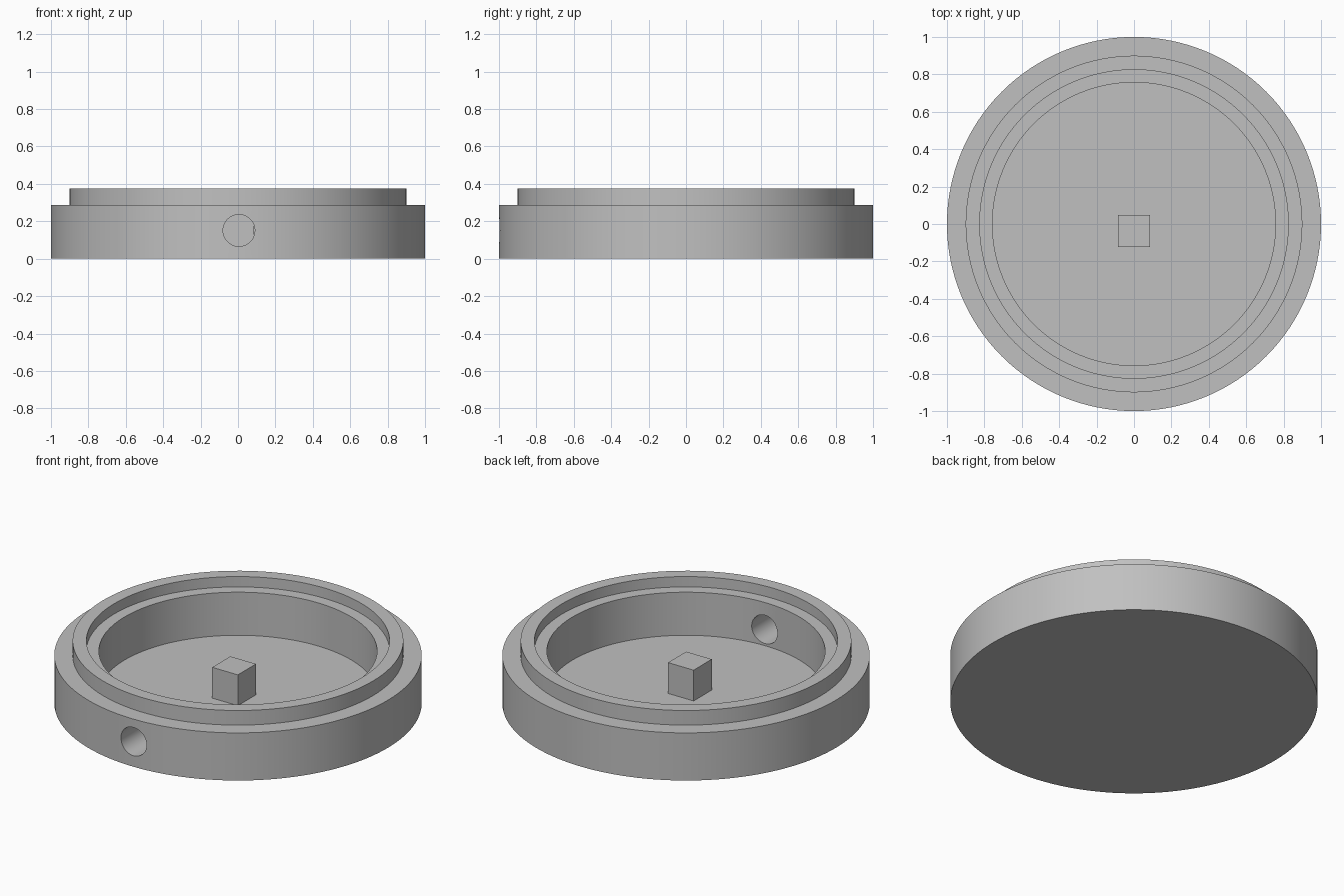
import bpy, bmesh, math
from mathutils import Matrix

if "Cube" in bpy.data.objects:
    bpy.data.objects.remove(bpy.data.objects["Cube"])

SEGMENTS = 128

grey = bpy.data.materials.new("plain grey")
grey.diffuse_color = (0.53, 0.53, 0.53, 1)
grey.use_nodes = True
grey.node_tree.nodes["Principled BSDF"].inputs["Base Color"].default_value = grey.diffuse_color


def add_object(name, bm):
    bmesh.ops.recalc_face_normals(bm, faces=bm.faces)
    mesh = bpy.data.meshes.new(name)
    bm.to_mesh(mesh)
    bm.free()
    mesh.materials.append(grey)
    obj = bpy.data.objects.new(name, mesh)
    bpy.context.collection.objects.link(obj)
    return obj


# Round housing: half profile (radius, height) turned about z
profile = [(1.0, 0.0), (1.0, 0.286), (0.9, 0.286), (0.9, 0.374),
           (0.825, 0.374), (0.825, 0.312), (0.757, 0.312), (0.757, 0.053)]
bm = bmesh.new()
rings = []
for r, z in profile:
    rings.append([bm.verts.new((r * math.cos(a), r * math.sin(a), z))
                  for a in (2 * math.pi * i / SEGMENTS for i in range(SEGMENTS))])
for low, high in zip(rings, rings[1:]):
    for i in range(SEGMENTS):
        j = (i + 1) % SEGMENTS
        bm.faces.new((low[i], low[j], high[j], high[i]))
bm.faces.new(rings[0])    # underside
bm.faces.new(rings[-1])   # inner floor
housing = add_object("housing", bm)

# Round hole through the front wall only
bm = bmesh.new()
bmesh.ops.create_cone(bm, cap_ends=True, segments=48, radius1=0.085, radius2=0.085,
                      depth=0.6, matrix=Matrix.Translation((0.005, -0.9, 0.151))
                      @ Matrix.Rotation(math.pi / 2, 4, 'X'))
cutter = add_object("hole_cutter", bm)
cutter.hide_render = True
cut = housing.modifiers.new("front hole", 'BOOLEAN')
cut.operation = 'DIFFERENCE'
cut.solver = 'EXACT'
cut.object = cutter

bpy.context.view_layer.objects.active = housing
housing.select_set(True)
bpy.ops.object.modifier_apply(modifier=cut.name)
bpy.data.objects.remove(cutter)
bpy.ops.object.shade_smooth_by_angle(angle=math.radians(30))

# Small block standing on the floor, slightly off centre
bm = bmesh.new()
bmesh.ops.create_cube(bm, size=1, matrix=Matrix.Translation((0, -0.037, 0.139))
                      @ Matrix.Diagonal((0.17, 0.172, 0.198, 1)))
add_object("floor_block", bm)
